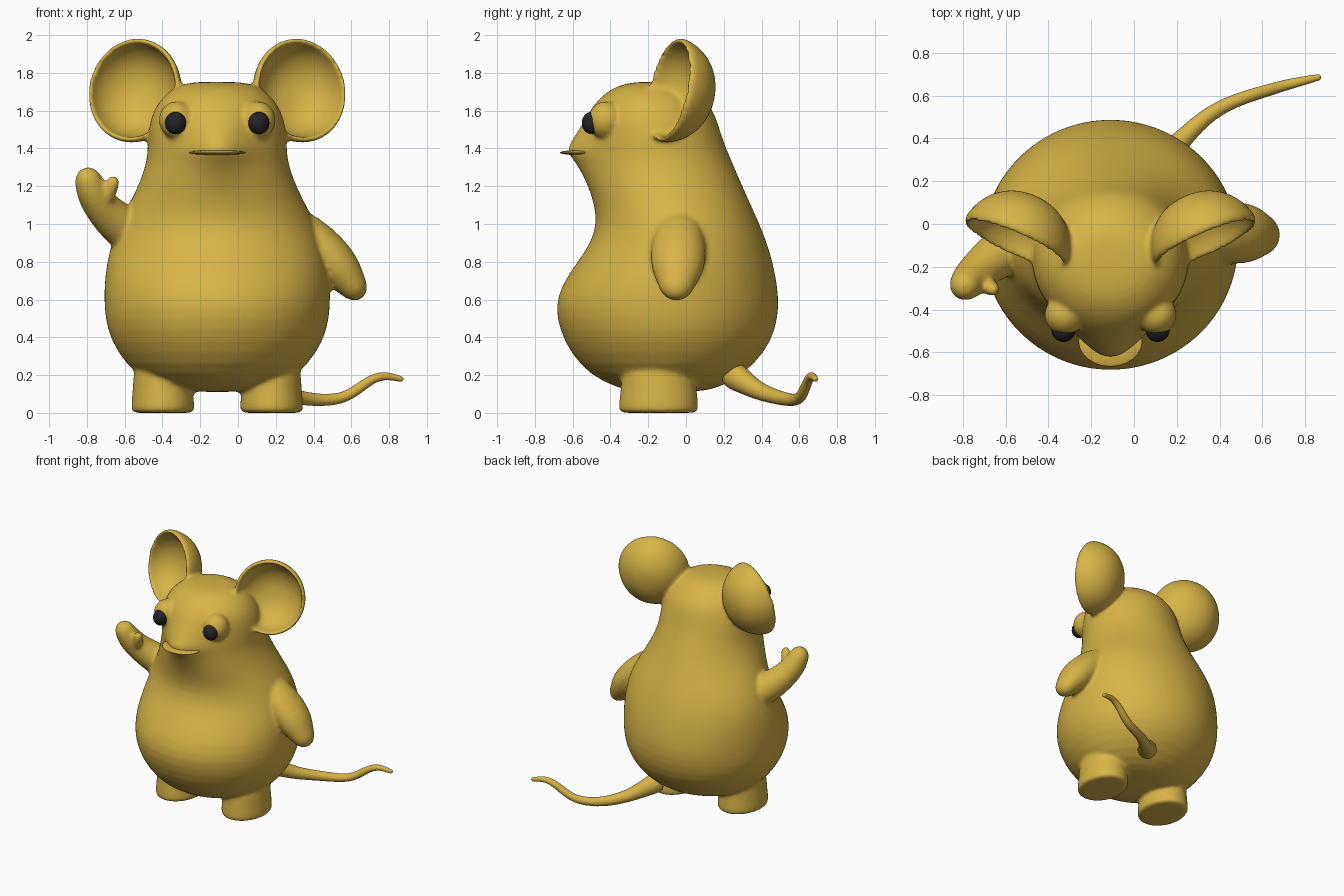
import bpy, bmesh, math
from mathutils import Vector

if "Cube" in bpy.data.objects:
    bpy.data.objects.remove(bpy.data.objects["Cube"])

CX = -0.11          # symmetry plane of body, head and feet
Z = Vector((0, 0, 1))


def material(name, col):
    m = bpy.data.materials.new(name)
    m.diffuse_color = (*col, 1)
    m.use_nodes = True
    m.node_tree.nodes["Principled BSDF"].inputs["Base Color"].default_value = m.diffuse_color
    return m


gold = material("golden fur", (0.68, 0.45, 0.062))
black = material("eye black", (0.017, 0.017, 0.022))


def finish(name, bm, mat):
    bmesh.ops.recalc_face_normals(bm, faces=bm.faces)
    me = bpy.data.meshes.new(name)
    bm.to_mesh(me)
    bm.free()
    me.materials.append(mat)
    me.shade_smooth()
    ob = bpy.data.objects.new(name, me)
    bpy.context.collection.objects.link(ob)
    return ob


def loft(bm, rings):
    """Skin a list of equal-length rings and cap both ends."""
    vs = [[bm.verts.new(p) for p in r] for r in rings]
    n = len(vs[0])
    for a, b in zip(vs, vs[1:]):
        for i in range(n):
            j = (i + 1) % n
            bm.faces.new((a[i], a[j], b[j], b[i]))
    bm.faces.new(vs[0])
    bm.faces.new(vs[-1])


def tube(bm, pts, flat=1.0, n=14):
    """Round-ended tube through (x, y, z, radius); flat squeezes it across y."""
    ps = [Vector(p[:3]) for p in pts]
    rs = [p[3] for p in pts]
    rings = []

    def ring(c, t, r):
        v = (Vector((0, 1, 0)) - t * t.y).normalized()
        u = t.cross(v)
        rings.append([c + u * (r * flat * math.cos(k * math.tau / n))
                      + v * (r * math.sin(k * math.tau / n)) for k in range(n)])

    for i, p in enumerate(ps):
        t = (ps[min(i + 1, len(ps) - 1)] - ps[max(i - 1, 0)]).normalized()
        ring(p, t, rs[i])
    for d, k in ((0.55, 0.84), (0.9, 0.45), (0.98, 0.15)):
        ring(ps[-1] + t * rs[-1] * d, t, rs[-1] * k)
    loft(bm, rings)


def ball(bm, c, s):
    r = bmesh.ops.create_uvsphere(bm, u_segments=24, v_segments=16, radius=1)
    for v in r["verts"]:
        v.co = Vector((v.co.x * s[0], v.co.y * s[1], v.co.z * s[2])) + Vector(c)


fur = bmesh.new()

# Torso and head: z, half width, front y, back y, snout bulge
profile = [
    (0.11, 0.16, -0.25, 0.06, 0), (0.13, 0.30, -0.36, 0.17, 0),
    (0.20, 0.43, -0.51, 0.30, 0), (0.32, 0.53, -0.615, 0.42, 0),
    (0.44, 0.585, -0.67, 0.475, 0), (0.56, 0.60, -0.695, 0.495, 0),
    (0.68, 0.60, -0.66, 0.485, 0), (0.80, 0.585, -0.575, 0.46, 0),
    (0.90, 0.56, -0.505, 0.43, 0), (1.00, 0.525, -0.475, 0.39, 0),
    (1.10, 0.47, -0.485, 0.345, 0), (1.20, 0.42, -0.51, 0.30, 0.01),
    (1.28, 0.39, -0.52, 0.265, 0.04), (1.34, 0.375, -0.52, 0.24, 0.08),
    (1.385, 0.37, -0.52, 0.22, 0.125), (1.45, 0.368, -0.515, 0.195, 0.09),
    (1.53, 0.36, -0.51, 0.17, 0.04), (1.60, 0.337, -0.50, 0.145, 0.01),
    (1.66, 0.30, -0.465, 0.10, 0), (1.715, 0.24, -0.40, 0.04, 0),
    (1.745, 0.17, -0.32, -0.03, 0), (1.753, 0.09, -0.24, -0.10, 0)]
rings = []
for z, hw, yf, yb, sn in profile:
    ring = []
    for k in range(40):
        a = k * math.tau / 40
        c, s = math.cos(a), math.sin(a)
        y = (yf + yb) / 2 + (yb - yf) / 2 * s
        y -= sn * max(0, -s) * math.exp(-(hw * c / 0.16) ** 2)
        ring.append((CX + hw * c, y, z))
    rings.append(ring)
loft(fur, rings)

for s in (-1, 1):
    # Feet
    rings = []
    for z, k in ((0, 0.6), (0, 0.95), (0.012, 1.0), (0.05, 1.0),
                 (0.13, 0.95), (0.22, 0.93), (0.30, 0.8)):
        rings.append([(CX + s * 0.288 + 0.168 * k * math.cos(i * math.tau / 24),
                       -0.145 + 0.212 * k * math.sin(i * math.tau / 24), z)
                      for i in range(24)])
    loft(fur, rings)

    # Ears: deep cups facing forward, outward and slightly up
    t = Vector((-s * 0.916, -0.4, 0))
    b = Vector((-s * 0.4, 0.916, 0))
    tilt = math.radians(11)
    back = b * math.cos(tilt) - Z * math.sin(tilt)
    up = Z * math.cos(tilt) + b * math.sin(tilt)
    centre = Vector((CX + s * 0.455, -0.11, 1.715))
    cup = []
    for R, D, angles in ((1.0, 0.262, range(4, 91, 8)), (0.9, 0.222, range(88, -1, -8))):
        for d in angles:
            q = math.radians(d)
            cup.append((R * math.sin(q) ** 0.9, D * math.cos(q)))
    rings = [[centre + back * d + t * (0.268 * r * math.cos(i * math.tau / 32))
              + up * (0.287 * r * math.sin(i * math.tau / 32)) for i in range(32)]
             for r, d in cup if r > 0.03]
    loft(fur, rings)

    # Brow mounds around the eyes
    ball(fur, (CX + s * 0.215, -0.425, 1.55), (0.095, 0.095, 0.1))

# Lowered arm
tube(fur, [(0.24, -0.04, 1.06, 0.09), (0.36, -0.04, 0.95, 0.14),
           (0.47, -0.04, 0.84, 0.155), (0.55, -0.045, 0.75, 0.14),
           (0.595, -0.05, 0.69, 0.105)], flat=0.82)
# Raised arm and thumb
tube(fur, [(-0.48, -0.06, 0.90, 0.13), (-0.62, -0.13, 0.99, 0.12),
           (-0.71, -0.20, 1.07, 0.10), (-0.77, -0.26, 1.16, 0.09),
           (-0.79, -0.285, 1.225, 0.078)])
tube(fur, [(-0.73, -0.25, 1.08, 0.05), (-0.685, -0.285, 1.16, 0.043),
           (-0.662, -0.305, 1.22, 0.036)])

# Fuse the parts into one smooth skin
body = finish("mouse_body", fur, gold)
m = body.modifiers.new("round", "SUBSURF")
m.levels = m.render_levels = 1
m = body.modifiers.new("fuse", "REMESH")
m.mode = "VOXEL"
m.voxel_size = 0.013
m.use_smooth_shade = True
m = body.modifiers.new("soften", "SMOOTH")
m.factor, m.iterations = 0.5, 6
bpy.context.view_layer.objects.active = body
body.select_set(True)
bpy.ops.object.convert(target="MESH")
body.data.materials.clear()
body.data.materials.append(gold)
body.data.shade_smooth()

# Tail
bm = bmesh.new()
tube(bm, [(0.05, 0.22, 0.22, 0.09), (0.14, 0.31, 0.16, 0.062), (0.23, 0.40, 0.105, 0.046),
          (0.36, 0.53, 0.07, 0.036), (0.52, 0.595, 0.065, 0.031),
          (0.61, 0.62, 0.105, 0.029), (0.69, 0.645, 0.17, 0.027),
          (0.77, 0.665, 0.203, 0.023), (0.86, 0.685, 0.18, 0.016)])
tail = finish("tail", bm, gold)
m = tail.modifiers.new("round", "SUBSURF")
m.levels = m.render_levels = 2

# Lip ledge along the mouth
bm = bmesh.new()
ball(bm, (CX, -0.55, 1.378), (0.15, 0.118, 0.014))
finish("lip", bm, gold)

# Eyes
for side, s in (("left", -1), ("right", 1)):
    bm = bmesh.new()
    ball(bm, (CX + s * 0.22, -0.497, 1.535), (0.056, 0.055, 0.06))
    finish(side + "_eye", bm, black)
